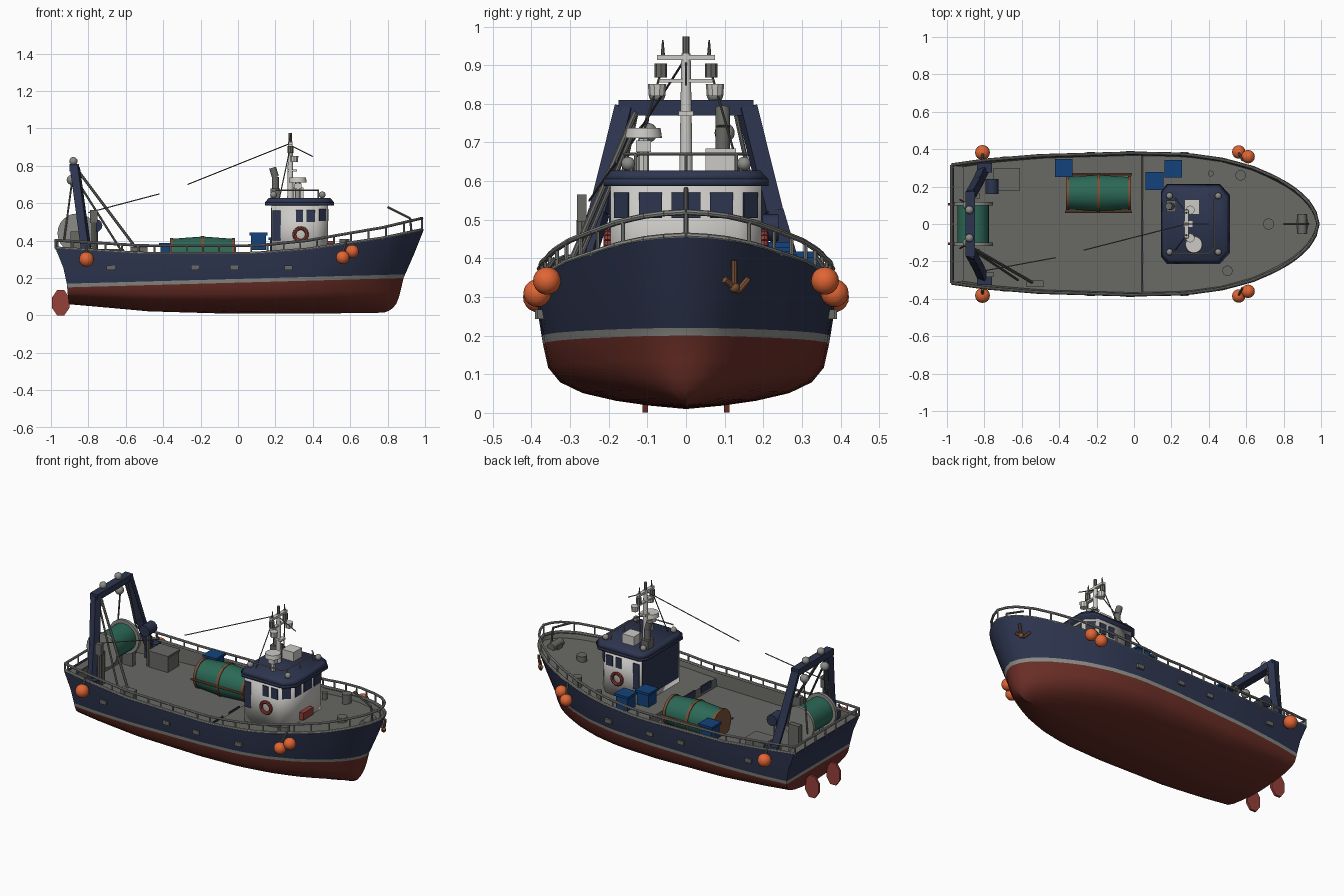
import bpy, bmesh, math
from mathutils import Vector, Matrix

cube = bpy.data.objects.get("Cube")
if cube:
    bpy.data.objects.remove(cube)


def colour(name, *rgb):
    m = bpy.data.materials.new(name)
    m.use_nodes = True
    m.diffuse_color = (*rgb, 1)
    m.node_tree.nodes["Principled BSDF"].inputs["Base Color"].default_value = (*rgb, 1)
    return m


NAVY = colour("navy paint", .027, .036, .079)
RED = colour("bottom red", .15, .028, .02)
GREY = colour("deck grey", .14, .14, .13)
PALE = colour("stripe grey", .26, .26, .245)
WHITE = colour("cabin white", .6, .59, .56)
GREEN = colour("net green", .025, .14, .095)
ORANGE = colour("buoy orange", .75, .13, .035)
BLUE = colour("crate blue", .007, .055, .2)
BROWN = colour("rust brown", .2, .085, .04)
SIGNAL = colour("signal red", .3, .05, .04)


def finish(name, bm, *mats):
    for f in bm.faces:
        f.smooth = True
    for e in bm.edges:
        e.smooth = e.calc_face_angle(0) < math.radians(35)
    me = bpy.data.meshes.new(name)
    bm.to_mesh(me)
    bm.free()
    for m in mats:
        me.materials.append(m)
    ob = bpy.data.objects.new(name, me)
    bpy.context.collection.objects.link(ob)


def part(name, mat, *shapes):
    bm = bmesh.new()
    for make, *args in shapes:
        make(bm, *args)
    finish(name, bm, mat)


def rod(bm, pts, r, r2=None, n=8):
    for a, b in zip(pts, pts[1:]):
        a, b = Vector(a), Vector(b)
        turn = (b - a).to_track_quat('Z', 'Y').to_matrix().to_4x4()
        bmesh.ops.create_cone(bm, cap_ends=True, segments=n, radius1=r, radius2=r if r2 is None else r2,
                              depth=(b - a).length, matrix=Matrix.Translation((a + b) / 2) @ turn)


def box(bm, c, s, turn=0):
    bmesh.ops.create_cube(bm, size=1, matrix=Matrix.Translation(c) @ Matrix.Rotation(turn, 4, 'Z') @ Matrix.Diagonal((*s, 1)))


def ball(bm, c, r):
    bmesh.ops.create_uvsphere(bm, u_segments=16, v_segments=10, radius=r, matrix=Matrix.Translation(c))


def blade(bm, c, w, h, t):
    spin = Matrix.Rotation(math.pi / 2, 4, 'X') @ Matrix.Rotation(math.pi / 8, 4, 'Z')
    bmesh.ops.create_cone(bm, cap_ends=True, segments=8, radius1=1, radius2=1, depth=1,
                          matrix=Matrix.Translation(c) @ Matrix.Diagonal((w, t, h, 1)) @ spin)


def prism(bm, plan, z0, z1, grow=1, mid=.33):
    low = [bm.verts.new((x, y, z0)) for x, y in plan]
    top = [bm.verts.new((mid + (x - mid) * grow, y * grow, z1)) for x, y in plan]
    bm.faces.new(low[::-1])
    bm.faces.new(top)
    for i in range(len(plan)):
        j = (i + 1) % len(plan)
        bm.faces.new((low[i], low[j], top[j], top[i]))


def ring(c, r, n=18):
    return [(c[0] + r * math.cos(i * math.tau / n), c[1], c[2] + r * math.sin(i * math.tau / n)) for i in range(n + 1)]


def table(x, pairs):
    for (a, p), (b, q) in zip(pairs, pairs[1:]):
        if x <= b:
            return p + (q - p) * max(0, (x - a) / (b - a))
    return pairs[-1][1]


# Hull lines: u runs from stern 0 to stem 1
BEAM = [(0, .325), (.09, .35), (.24, .374), (.5, .388), (.65, .382), (.75, .355), (.83, .312),
        (.9, .25), (.95, .182), (.98, .115), (.993, .064), (1, 0)]
SHEER = [(0, .357), (.24, .328), (.55, .328), (.7, .35), (.8, .38), (.9, .41), (1, .455)]
KEEL = [(0, .06), (.25, .022), (.5, .01), (.9, .012), (1, .015)]
STEM = [(.015, .78), (.03, .82), (.06, .845), (.1, .862), (.2, .885), (.3, .93), (.455, .992)]
STERN = [(.06, -.905), (.22, -.92), (.357, -.975)]
STEP = .53
# Below the stripe: share of beam, share of height
BILGE = [(0, 0), (.25, .055), (.47, .13), (.69, .25), (.84, .42), (.92, .65), (.953, 1)]


def place(u, y, z):
    a, b = table(z, STERN), table(z, STEM)
    return Vector((a + (b - a) * u, y, z))


def section(u):
    k, s, beam, low = table(u, KEEL), table(u, SHEER), table(u, BEAM), .15 + .05 * u
    flare = .3 * max(0, (u - .6) / .4) ** 2
    lines = [(w, k + h * (low - k)) for w, h in BILGE] + [(.962, low + .02), (.985, (low + s) / 2), (1, s)]
    # Waterlines grow finer towards the keel at the bow
    out = [place(u, beam * w * (1 - flare * (1 - w * (z - k) / (s - k))), z) for w, z in lines]
    floor = .25 if u < STEP else s - .03
    for y, z in ((beam - .016, s), (beam - .022, floor), (0, floor)):
        out.append(place(u, max(0, y), z))
    return out


BANDS = [1] * 6 + [3, 0, 0, 2, 2, 2]
stations = sorted([i / 24 for i in range(24)] + [STEP - .001, STEP + .001, .935, .975, .985, .993, 1])
bm = bmesh.new()
for side in (1, -1):
    rows = [[bm.verts.new((p.x, p.y * side, p.z)) for p in section(u)] for u in stations]
    for r, q in zip(rows, rows[1:]):
        for k, c in enumerate(BANDS):
            bm.faces.new((r[k], q[k], q[k + 1], r[k + 1])).material_index = c
    if side == 1:
        port = rows[0]
for k in range(9):
    bm.faces.new((port[k], port[k + 1], rows[0][k + 1], rows[0][k])).material_index = BANDS[k]
bmesh.ops.remove_doubles(bm, verts=bm.verts, dist=.0004)
bmesh.ops.dissolve_degenerate(bm, edges=bm.edges, dist=.0001)
bmesh.ops.recalc_face_normals(bm, faces=bm.faces)
finish("hull", bm, NAVY, RED, GREY, PALE)
part("transom_lining", GREY, (box, (-.918, 0, .297), (.012, .6, .095)), (box, (-.94, 0, .345), (.05, .62, .012)))


# Rails and posts along the bulwark
def edge(u, side, up):
    p = place(u, 0, table(u, SHEER))
    return (p.x - .008 * u, side * max(0, table(u, BEAM) - .009), p.z + up)


def rail_height(u):
    return .045 + .02 * max(0, u - .6) / .4


for side, label in ((1, "port"), (-1, "starboard")):
    steps = sorted([i / 30 for i in range(31)] + [.945, .98, .993])
    shapes = [(rod, [edge(u, side, rail_height(u)) for u in steps], .0075),
              (rod, [edge(u, side, .003) for u in steps], .009)]
    shapes += [(rod, [edge(i / 22, side, 0), edge(i / 22, side, rail_height(i / 22))], .005) for i in range(23)]
    part(label + "_rail", PALE, *shapes)
    part(label + "_freeing_ports", GREY,
         *[(box, (x, side * (table((x + .95) / 1.9, BEAM) * .98), .255), (.045, .022, .025)) for x in (-.68, -.23, -.02, .27)])
    part(label + "_fender_buoys", ORANGE, (ball, (-.81, side * .382, .3), .04),
         (ball, (.56, side * .385, .31), .036), (ball, (.61, side * .36, .342), .036))
    part(label + "_buoy_lines", GREY, (rod, [(-.81, side * .375, .33), (-.81, side * .35, .37)], .007),
         (rod, [(.56, side * .38, .34), (.58, side * .34, .4)], .006))
    part(label + "_rudder", SIGNAL, (blade, (-.948, side * .105, .068), .05, .073, .014),
         (box, (-.91, side * .105, .09), (.05, .012, .03)))
part("stern_rail", PALE, (rod, [edge(0, 1, .045), edge(0, -1, .045)], .0075),
     *[(rod, [(-.965, y / 10, .34), (-.965, y / 10, .4)], .005) for y in range(-3, 4)])

# Anchor on the bow
a = place(.98, .12, .35) + Vector((.008, .005, 0))
part("anchor", BROWN, (rod, [a + Vector((0, 0, -.035)), a + Vector((.012, 0, .045))], .008),
     (rod, [a + Vector((-.035, .035, -.005)), a + Vector((-.01, .01, -.035)), a + Vector((.02, -.025, -.005))], .009),
     (ball, a + Vector((0, 0, -.025)), .014))

# Wheelhouse
PLAN = [(.18, -.195), (.42, -.195), (.48, -.135), (.48, .135), (.42, .195), (.18, .195)]
ROOF = [(.145, -.175), (.175, -.213), (.46, -.213), (.513, -.155), (.513, .155), (.46, .213), (.175, .213), (.145, .175)]
part("wheelhouse", WHITE, (prism, PLAN, .3, .6))
part("wheelhouse_roof", NAVY, (prism, ROOF, .588, .605), (prism, ROOF, .605, .628, .9))


def pane(bm, wall, s0, s1, z0, z1):
    p, q = Vector((*PLAN[wall], 0)), Vector((*PLAN[(wall + 1) % 6], 0))
    d = q - p
    box(bm, p + d * (s0 + s1) / 2 + Vector((0, 0, (z0 + z1) / 2)), (d.length * (s1 - s0), .008, z1 - z0), math.atan2(d.y, d.x))


part("windows", NAVY, (pane, 2, .05, .27, .505, .57), (pane, 2, .36, .64, .505, .57), (pane, 2, .73, .95, .505, .57),
     (pane, 1, .2, .8, .505, .57), (pane, 3, .2, .8, .505, .57),
     (pane, 0, .54, .7, .5, .565), (pane, 0, .78, .97, .5, .565), (pane, 0, .02, .2, .4, .56),
     (pane, 4, .3, .46, .5, .565), (pane, 4, .03, .22, .5, .565), (pane, 4, .8, .98, .4, .56),
     (pane, 5, .04, .95, .34, .575))
part("lifebuoys", SIGNAL, (rod, ring((.335, -.203, .433), .034), .01), (rod, ring((.335, .203, .433), .034), .01))
part("fore_locker", SIGNAL, (box, (.49, -.03, .375), (.035, .1, .045)))

# Mast, lamps and roof equipment
part("mast", WHITE, (rod, [(.28, 0, .62), (.28, 0, .93)], .017, .012, 12), (box, (.28, 0, .92), (.022, .15, .014)),
     (box, (.28, 0, .86), (.02, .14, .01)), (box, (.29, 0, .775), (.05, .04, .012)),
     *[(rod, [(.3, y, .82), (.3, y, .852)], .021, .024, 10) for y in (-.075, .075)])
part("mast_fittings", GREY, *[(rod, [(.28, y, .868), (.28, y, .905)], .016) for y in (-.065, .065)],
     *[(rod, [(.28, y, .92), (.28, y, .965)], .006, .002) for y in (-.06, .06)],
     (rod, [(.28, 0, .93), (.28, 0, .975)], .009), (rod, [(.28, 0, .91), (.4, 0, .85)], .003),
     *[(rod, [(.28, s * .06, .9), (.22, s * .14, .62)], .003) for s in (-1, 1)])
part("radar", WHITE, (rod, [(.32, -.11, .62), (.32, -.11, .71)], .014), (box, (.32, -.11, .69), (.04, .04, .03)),
     (rod, [(.32, -.11, .712), (.32, -.11, .738)], .048, .044, 18))
part("roof_box", WHITE, (box, (.31, .09, .655), (.08, .08, .06)))
part("exhaust", GREY, (rod, [(.2, .095, .62), (.2, .095, .74), (.185, .095, .79)], .019, None, 12), (box, (.2, .095, .65), (.05, .06, .06)))
part("roof_lamps", PALE, *[(ball, (x, y, .645), .018) for x in (.19, .45) for y in (-.15, .15)])
part("roof_rail", PALE, (rod, [(.2, -.16, .67), (.4, -.16, .67), (.43, -.13, .67), (.43, .13, .67), (.4, .16, .67)], .004),
     *[(rod, [(.43, y, .62), (.43, y, .67)], .004) for y in (-.13, 0, .13)])
part("aerial_wire", GREY, (rod, [(.28, 0, .92), (-.27, -.14, .7)], .003), (rod, [(-.42, -.18, .65), (-.8, -.25, .55)], .003))

# Stern gantry and stays
shapes = [(box, (-.875, 0, .79), (.05, .35, .04))]
for s in (-1, 1):
    shapes += [(rod, [(-.8, s * .3, .27), (-.835, s * .225, .52), (-.872, s * .158, .79)], .031, None, 4),
               (box, (-.8, s * .3, .3), (.08, .05, .1))]
part("gantry", NAVY, *shapes)
shapes = [(rod, [(-.86, -.13, .78), (-.53, -.32, .34)], .008), (rod, [(-.86, -.14, .72), (-.62, -.3, .34)], .006),
          (box, (-.53, -.32, .335), (.09, .035, .06))]
for s in (-1, 1):
    shapes += [(rod, [(-.88, s * .1, .77), (-.93, s * .13, .4)], .005), (rod, [(-.86, s * .13, .77), (-.84, s * .2, .45)], .006)]
part("gantry_stays", GREY, *shapes)
part("gantry_blocks", PALE, *[(ball, (x, s * y, z), r) for s in (-1, 1) for x, y, z, r in
                              ((-.89, .1, .725, .026), (-.88, .075, .825, .022))])
part("trawl_post", GREY, (rod, [(-.77, -.27, .25), (-.77, -.27, .5)], .014), (box, (-.77, -.27, .53), (.04, .025, .07)))

# Net drum
part("net_drum", GREEN, (rod, [(-.86, -.1, .44), (-.86, .1, .44)], .085, None, 20))
part("drum_flanges", PALE, *[(rod, [(-.86, s * .1, .44), (-.86, s * .118, .44)], .105, None, 24) for s in (-1, 1)])
part("drum_stands", GREY, *[(box, (-.86, s * .15, .34), (.07, .03, .22)) for s in (-1, 1)],
     (rod, [(-.76, .2, .25), (-.76, .2, .46)], .012))
part("drum_motor", NAVY, (rod, [(-.76, .16, .48), (-.76, .24, .48)], .035, None, 12))

# Deck cargo
part("net_bundle", GREEN, (rod, [(-.355, .165, .322), (-.19, .165, .322)], .088, .1, 14),
     (rod, [(-.19, .165, .322), (-.025, .165, .322)], .1, .088, 14))
part("bundle_hoops", BROWN, *[(rod, [(x - .008, .165, .322), (x + .008, .165, .322)], r, None, 14)
                              for x, r in ((-.355, .093), (-.19, .104), (-.025, .093))],
     *[(rod, [(-.37, .165 + d, .322 + h), (-.01, .165 + d, .322 + h)], .007) for d, h in ((.1, 0), (-.1, 0), (0, -.09))])
part("crates", BLUE, *[shape for x, y, z in ((-.375, .3, .34), (.21, .295, .37), (.11, .23, .395))
                       for shape in ((box, (x, y, z), (.08, .08, .09)), (box, (x, y, z + .04), (.095, .095, .015)))])
part("deck_locker", GREY, (box, (-.68, .24, .295), (.13, .11, .1)), (box, (-.68, .24, .348), (.14, .12, .012)))
part("step_panels", NAVY, *[(box, (.044, y, .285), (.008, .1, .045)) for y in (-.26, -.1, .08)])
part("foredeck_vents", GREY, *[(rod, [(x, y, .32), (x, y, z)], r, None, 14) for x, y, z, r in
                               ((.57, .26, .41, .028), (.72, 0, .405, .03), (.5, -.25, .385, .028), (.41, .27, .37, .016))])
part("windlass", GREY, (rod, [(.9, -.05, .42), (.9, .05, .42)], .025, None, 12), (box, (.9, 0, .4), (.06, .05, .05)),
     (rod, [(.93, 0, .42), (.92, 0, .52), (.8, 0, .58)], .006))
